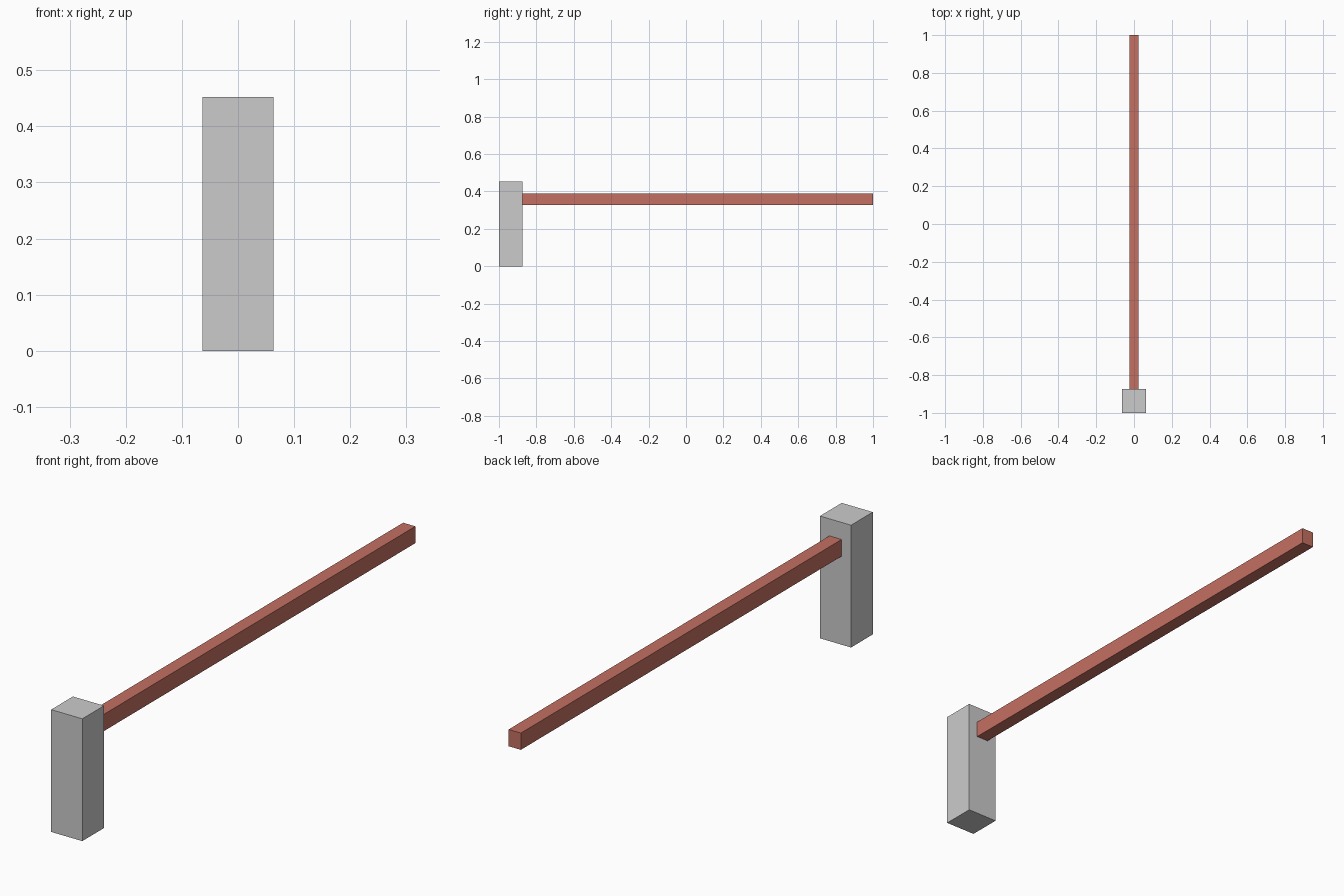
import bpy

if "Cube" in bpy.data.objects:
    bpy.data.objects.remove(bpy.data.objects["Cube"])


def box(name, lo, hi, color=None):
    size = [h - l for l, h in zip(lo, hi)]
    center = [(h + l) / 2 for l, h in zip(lo, hi)]
    bpy.ops.mesh.primitive_cube_add(size=1, location=center)
    ob = bpy.context.object
    ob.name = name
    ob.scale = size
    bpy.ops.object.transform_apply(location=False, rotation=False, scale=True)
    if color:
        mat = bpy.data.materials.new(name + "_paint")
        mat.diffuse_color = color
        mat.use_nodes = True
        mat.node_tree.nodes["Principled BSDF"].inputs["Base Color"].default_value = mat.diffuse_color
        ob.data.materials.append(mat)
    return ob


# Upright post
box("post", (-0.0635, -1.0, 0.0), (0.0635, -0.873, 0.452))

# Long red barrier arm, butting against the post's rear face
box("barrier_arm", (-0.025, -0.873, 0.327), (0.025, 1.0, 0.389), (0.55, 0.16, 0.12, 1))
